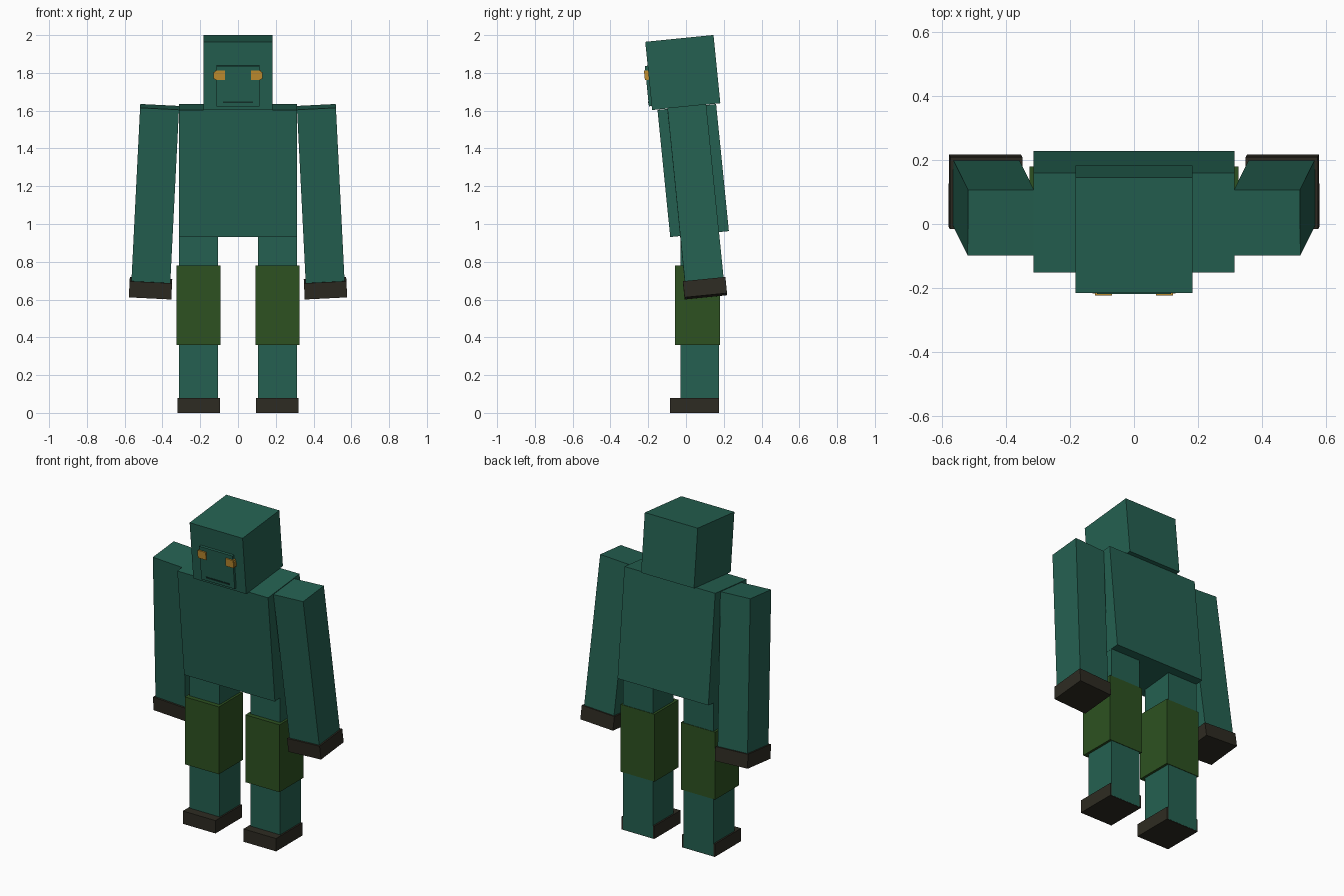
import bpy
from mathutils import Euler, Matrix, Vector

if "Cube" in bpy.data.objects:
    bpy.data.objects.remove(bpy.data.objects["Cube"])


def material(name, rgb):
    m = bpy.data.materials.new(name)
    m.diffuse_color = (*rgb, 1.0)
    m.use_nodes = True
    m.node_tree.nodes["Principled BSDF"].inputs["Base Color"].default_value = m.diffuse_color
    return m


TEAL = material("teal skin", (0.018, 0.118, 0.082))
GREEN = material("green cloth", (0.026, 0.083, 0.015))
BROWN = material("dark brown", (0.027, 0.024, 0.016))
ORANGE = material("orange eye", (0.55, 0.28, 0.03))
DARK = material("dark mouth", (0.006, 0.03, 0.022))

LEAN = 0.1  # forward stoop of the upper body, radians


def frame(origin, rot=(0, 0, 0)):
    return Matrix.Translation(origin) @ Euler(rot).to_matrix().to_4x4()


def box(name, mat, size, centre, parent=Matrix.Identity(4)):
    """Box given in the local axes of a part frame."""
    bpy.ops.mesh.primitive_cube_add(size=1)
    ob = bpy.context.object
    ob.name = name
    ob.data.name = name
    ob.data.transform(Matrix.Diagonal((*size, 1)))
    ob.matrix_world = parent @ Matrix.Translation(Vector(centre))
    ob.data.materials.append(mat)
    return ob


# Torso, leaning forward
torso = frame((0, 0.038, 1.283), (LEAN, 0, 0))
box("torso", TEAL, (0.626, 0.312, 0.676), (0, 0, 0), torso)

# Head with raised face plate and mouth
head = frame((0, -0.017, 1.802), (LEAN, 0, 0))
box("head", TEAL, (0.365, 0.363, 0.363), (0, 0, 0), head)
FRONT = -0.1815
box("face_plate", TEAL, (0.23, 0.03, 0.215), (0, FRONT, -0.053), head)
box("mouth", DARK, (0.16, 0.006, 0.009), (0, FRONT - 0.015, -0.139), head)

for side, s in (("left", -1), ("right", 1)):
    # Eyes: main block with a smaller outer corner
    box(side + "_eye", ORANGE, (0.054, 0.022, 0.05),
        (s * 0.095, FRONT - 0.011, 0.005), head)
    box(side + "_eye_corner", ORANGE, (0.012, 0.014, 0.035),
        (s * 0.123, FRONT - 0.01, 0.004), head)

    # Arm hanging outward and back from the shoulder
    arm = frame((s * 0.415, 0.004, 1.62), (LEAN, -s * 0.05, 0))
    box(side + "_arm", TEAL, (0.206, 0.206, 0.96), (0, 0, -0.48), arm)
    box(side + "_hand", BROWN, (0.225, 0.226, 0.086), (0, 0, -0.966), arm)

    # Leg, shorts section and foot
    x = s * 0.209
    box(side + "_leg", TEAL, (0.206, 0.206, 0.955), (x, 0.073, 0.4805))
    box(side + "_trouser", GREEN, (0.235, 0.237, 0.42), (x, 0.0605, 0.57))
    box(side + "_foot", BROWN, (0.225, 0.259, 0.08), (x, 0.0455, 0.04))
